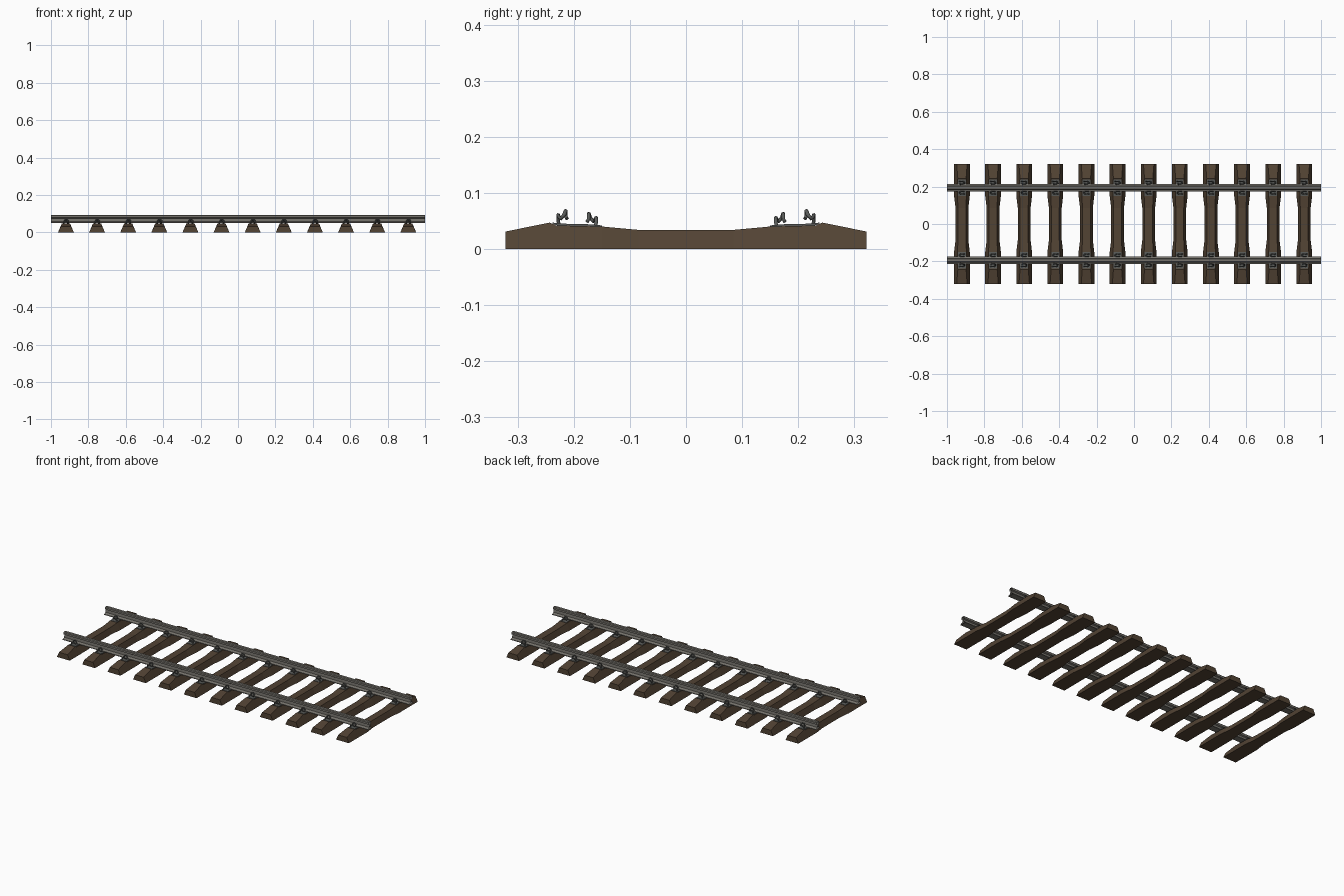
import bpy, bmesh, math

if "Cube" in bpy.data.objects:
    bpy.data.objects.remove(bpy.data.objects["Cube"])

def material(name, col):
    m = bpy.data.materials.new(name)
    m.diffuse_color = (*col, 1)
    m.use_nodes = True
    m.node_tree.nodes["Principled BSDF"].inputs["Base Color"].default_value = m.diffuse_color
    return m

BROWN = material("dark_brown_wood", (0.085, 0.056, 0.034))
STEEL = material("rail_grey", (0.18, 0.17, 0.15))
IRON = material("clip_grey", (0.10, 0.105, 0.10))
RAIL_Y = 0.194
XS = [-0.92 + i * 0.1664 for i in range(12)]

def finish(bm, name, mat):
    bmesh.ops.recalc_face_normals(bm, faces=bm.faces)
    me = bpy.data.meshes.new(name)
    bm.to_mesh(me)
    bm.free()
    me.materials.append(mat)
    ob = bpy.data.objects.new(name, me)
    bpy.context.collection.objects.link(ob)
    return ob

def loft(rings, name, mat, caps=True):
    """Skin between equal closed rings of points."""
    bm = bmesh.new()
    vs = [[bm.verts.new(p) for p in r] for r in rings]
    n = len(rings[0])
    for a, b in zip(vs, vs[1:]):
        for i in range(n):
            j = (i + 1) % n
            bm.faces.new((a[i], a[j], b[j], b[i]))
    if caps:
        bm.faces.new(vs[0])
        bm.faces.new(vs[-1][::-1])
    return finish(bm, name, mat)

# sleeper stations: y, half width at bottom, half width on top, height
half = [(0.085, 0.034, 0.021, 0.034), (0.15, 0.042, 0.024, 0.040),
        (0.232, 0.042, 0.024, 0.042), (0.243, 0.042, 0.022, 0.047),
        (0.322, 0.042, 0.028, 0.031)]
stations = [(-y, a, b, z) for y, a, b, z in reversed(half)] + half
rings = [[(-a, y, 0), (a, y, 0), (b, y, z), (-b, y, z)] for y, a, b, z in stations]
sleeper = loft(rings, "sleeper", BROWN)

# rails: I-shaped profile, open at the ends
prof = [(0.0, 0.049), (0.019, 0.049), (0.019, 0.053), (0.005, 0.059), (0.004, 0.074),
        (0.011, 0.078), (0.011, 0.089), (0.007, 0.093)]
prof = prof[1:] + [(-y, z) for y, z in reversed(prof[1:])]
for s, side in ((1, "back"), (-1, "front")):
    loft([[(x, s * RAIL_Y + y, z) for y, z in prof] for x in (-1, 1)],
         side + "_rail", STEEL, caps=False)

# base plate under the rail
def plate(s):
    return loft([[(-0.021, s * y, z), (0.021, s * y, z), (0.021, s * y, z + t), (-0.021, s * y, z + t)]
                 for y, z, t in ((0.150, 0.038, 0.004), (0.172, 0.040, 0.004),
                                 (0.215, 0.041, 0.004), (0.238, 0.043, 0.004))],
                "base_plate", IRON)

# bent rod spring clip: tall arch holding the foot, lower arch outside it
PATH = [(-0.014, 0.033, 0.045), (-0.012, 0.034, 0.054), (-0.004, 0.034, 0.0605),
        (0.006, 0.033, 0.058), (0.013, 0.029, 0.054), (0.013, 0.023, 0.061),
        (0.006, 0.0205, 0.068), (-0.004, 0.0205, 0.067), (-0.010, 0.0205, 0.058),
        (-0.006, 0.018, 0.054)]

def clip(s, out):
    cu = bpy.data.curves.new("clip_path", 'CURVE')
    cu.dimensions = '3D'
    cu.bevel_depth = 0.0035
    cu.bevel_resolution = 1
    cu.use_fill_caps = True
    sp = cu.splines.new('POLY')
    sp.points.add(len(PATH) - 1)
    for p, (x, d, z) in zip(sp.points, PATH):
        p.co = (x * out, s * (RAIL_Y + out * d), z - (0.005 if out < 0 else 0), 1)
    tmp = bpy.data.objects.new("clip_path", cu)
    bpy.context.collection.objects.link(tmp)
    dg = bpy.context.evaluated_depsgraph_get()
    me = bpy.data.meshes.new_from_object(tmp.evaluated_get(dg))
    bpy.data.objects.remove(tmp)
    me.materials.clear()
    me.materials.append(IRON)
    me.shade_smooth()
    ob = bpy.data.objects.new("spring_clip", me)
    bpy.context.collection.objects.link(ob)
    return ob

# repeat the sleeper set along the track
parts = [sleeper] + [plate(s) for s in (1, -1)] + [clip(s, o) for s in (1, -1) for o in (1, -1)]
for ob in parts:
    ob.location.x = XS[0]
    for x in XS[1:]:
        c = ob.copy()
        c.location.x = x
        bpy.context.collection.objects.link(c)
